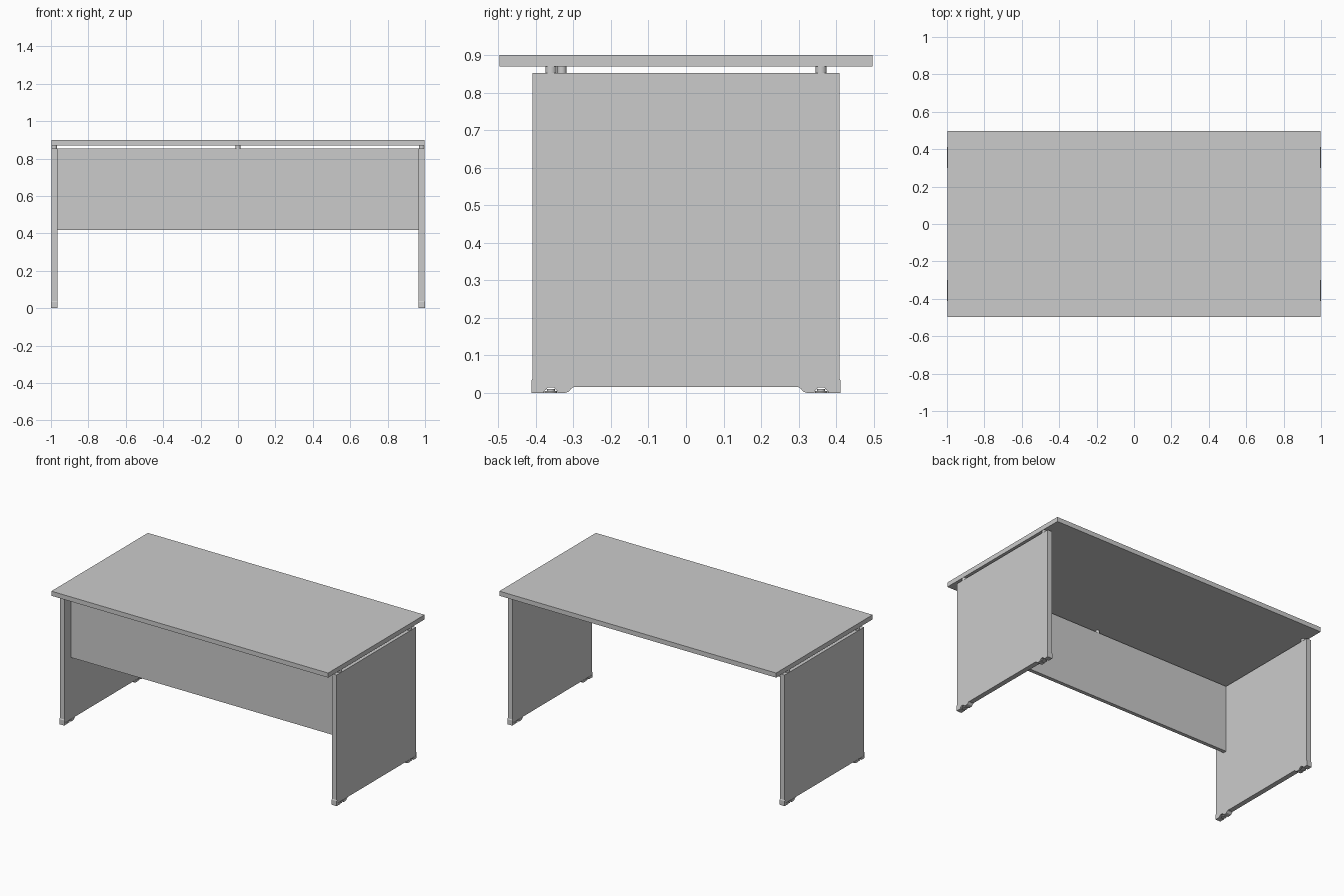
import bpy, bmesh

if "Cube" in bpy.data.objects:
    bpy.data.objects.remove(bpy.data.objects["Cube"])


def add_object(name, bm, axes=""):
    """Turn a bmesh into an object, mirrored across the given world axes."""
    bmesh.ops.recalc_face_normals(bm, faces=bm.faces)
    mesh = bpy.data.meshes.new(name)
    bm.to_mesh(mesh)
    bm.free()
    ob = bpy.data.objects.new(name, mesh)
    bpy.context.collection.objects.link(ob)
    if axes:
        mod = ob.modifiers.new("Mirror", 'MIRROR')
        mod.use_axis = ['X' in axes, 'Y' in axes, False]
        mod.use_mirror_merge = False
    return ob


def box(name, x, y, z, axes=""):
    bm = bmesh.new()
    bmesh.ops.create_cube(bm, size=1)
    for v in bm.verts:
        v.co = [lo + (c + 0.5) * (hi - lo) for c, (lo, hi) in zip(v.co, (x, y, z))]
    return add_object(name, bm, axes)


def cylinder(name, x, y, z, radius, axes=""):
    bm = bmesh.new()
    bmesh.ops.create_cone(bm, cap_ends=True, segments=24, radius1=radius,
                          radius2=radius, depth=z[1] - z[0])
    bmesh.ops.translate(bm, verts=bm.verts, vec=(x, y, sum(z) / 2))
    ob = add_object(name, bm, axes)
    bpy.context.view_layer.objects.active = ob
    ob.select_set(True)
    bpy.ops.object.shade_smooth_by_angle()
    ob.select_set(False)
    return ob


def extrude_profile(name, points, x, axes=""):
    """Extrude a (y, z) outline along x."""
    bm = bmesh.new()
    face = bm.faces.new([bm.verts.new((x[0], py, pz)) for py, pz in points])
    ext = bmesh.ops.extrude_face_region(bm, geom=[face])
    moved = [g for g in ext["geom"] if isinstance(g, bmesh.types.BMVert)]
    bmesh.ops.translate(bm, verts=moved, vec=(x[1] - x[0], 0, 0))
    return add_object(name, bm, axes)


# Table top
box("table_top", (-0.998, 0.998), (-0.497, 0.497), (0.87, 0.90))

# End panels and front modesty panel
box("end_panel", (0.966, 0.998), (-0.409, 0.409), (0.015, 0.853), "X")
box("modesty_panel", (-0.966, 0.966), (-0.343, -0.319), (0.418, 0.853))

# Spacers carrying the top
cylinder("end_spacer", 0.982, 0.36, (0.853, 0.87), 0.015, "XY")
cylinder("middle_spacer", 0, -0.331, (0.853, 0.87), 0.0125)

# Corner feet: lip up the panel edge, curved toe, notch for the leveller
foot = [(-0.412, 0), (-0.378, 0), (-0.378, 0.005), (-0.371, 0.010), (-0.369, 0.0145),
        (-0.351, 0.0145), (-0.349, 0.010), (-0.342, 0.005), (-0.342, 0), (-0.322, 0),
        (-0.313, 0.003), (-0.306, 0.011), (-0.300, 0.0152), (-0.409, 0.0152),
        (-0.409, 0.038), (-0.412, 0.033)]
extrude_profile("corner_foot", foot, (0.9645, 1.0), "XY")

# Levelling feet
cylinder("leveller_pad", 0.982, -0.36, (0, 0.005), 0.0165, "XY")
cylinder("leveller_nut", 0.982, -0.36, (0.005, 0.010), 0.0105, "XY")
